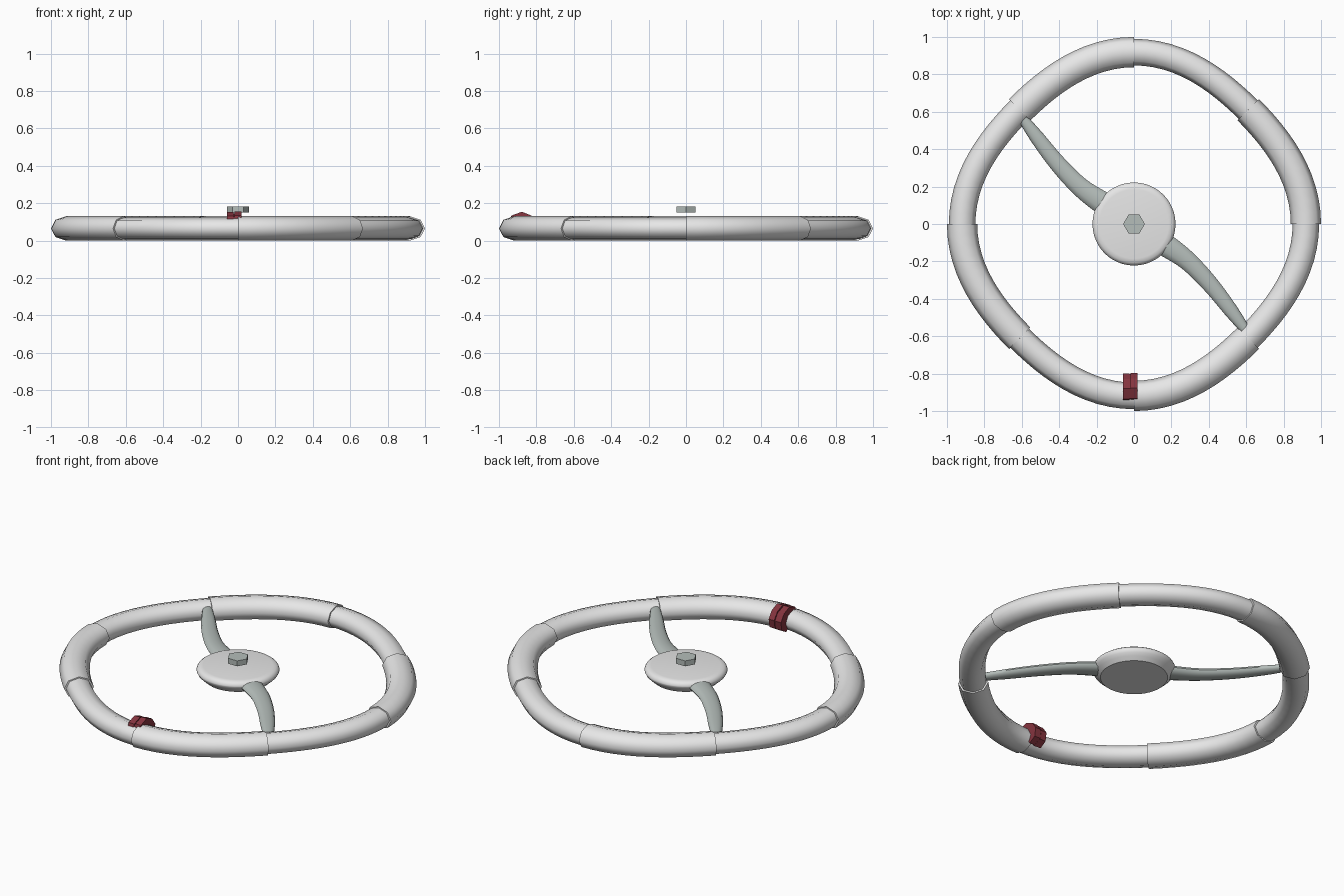
import bpy
import bmesh
from math import cos, sin, pi, radians
from mathutils import Vector

old = bpy.data.objects.get("Cube")
if old:
    bpy.data.objects.remove(old, do_unlink=True)


def material(name, colour):
    m = bpy.data.materials.new(name)
    m.use_nodes = True
    m.diffuse_color = (*colour, 1)
    m.node_tree.nodes["Principled BSDF"].inputs["Base Color"].default_value = (*colour, 1)
    return m


light_grey = material("light grey", (0.8, 0.8, 0.8))
steel = material("steel grey", (0.46, 0.51, 0.49))
dark_red = material("dark red", (0.24, 0.035, 0.05))


def loft(name, rings, mat, sharp_angle):
    """Skin a list of equal-length rings, cap both ends, keep sharp edges."""
    bm = bmesh.new()
    loops = [[bm.verts.new(p) for p in ring] for ring in rings]
    for a, b in zip(loops, loops[1:]):
        for i in range(len(a)):
            j = (i + 1) % len(a)
            bm.faces.new((a[i], a[j], b[j], b[i]))
    bm.faces.new(loops[0])
    bm.faces.new(loops[-1])
    bmesh.ops.recalc_face_normals(bm, faces=bm.faces[:])
    for f in bm.faces:
        f.smooth = True
    for e in bm.edges:
        e.smooth = e.calc_face_angle(0) < radians(sharp_angle)
    mesh = bpy.data.meshes.new(name)
    bm.to_mesh(mesh)
    bm.free()
    mesh.materials.append(mat)
    obj = bpy.data.objects.new(name, mesh)
    bpy.context.collection.objects.link(obj)
    return obj


def section(centre, tangent, half_w, half_h, sides):
    """Elliptical ring standing across a horizontal path."""
    side = Vector((tangent.y, -tangent.x, 0)).normalized()
    return [centre + side * half_w * cos(2 * pi * k / sides)
            + Vector((0, 0, half_h * sin(2 * pi * k / sides))) for k in range(sides)]


def disc(radius, z, sides):
    return [(radius * cos(2 * pi * k / sides), radius * sin(2 * pi * k / sides), z)
            for k in range(sides)]


# Rim: rounded diamond path in eight sleeves, thick and thin alternating
def rim_point(a):
    r = 0.8915 + 0.0275 * cos(4 * a)
    return Vector((r * cos(a), r * sin(a), 0.065))


STEPS = 12
for n in range(8):
    thick = n % 2 == 0
    w, h = (0.081, 0.065) if thick else (0.071, 0.058)
    rings = []
    for s in range(STEPS + 1):
        a = (n + s / STEPS) * pi / 4
        tangent = rim_point(a + 0.001) - rim_point(a - 0.001)
        rings.append(section(rim_point(a), tangent, w, h, 8))
    loft(f"rim_{'thick' if thick else 'thin'}_{n // 2 + 1}", rings, light_grey, 60)

# Hub: flat-bottomed disc with a rounded edge
hub_profile = [(0.18, 0.055), (0.2, 0.073), (0.215, 0.088), (0.222, 0.102),
               (0.222, 0.106), (0.217, 0.118), (0.205, 0.127), (0.185, 0.13)]
loft("hub", [disc(r, z, 48) for r, z in hub_profile], light_grey, 35)

# Hexagonal nut above the hub
loft("hub_nut", [disc(0.058, z, 6) for z in (0.149, 0.181)], steel, 30)

# Spokes: curved, tapering arms; rows are x, y, z, half width, half height
spoke_path = [Vector(p) for p in (
    (0.10, -0.07, 0.095, 0.064, 0.028),
    (0.18, -0.12, 0.095, 0.060, 0.028),
    (0.29, -0.20, 0.092, 0.051, 0.026),
    (0.41, -0.325, 0.088, 0.045, 0.024),
    (0.52, -0.465, 0.086, 0.038, 0.022),
    (0.595, -0.565, 0.086, 0.026, 0.018))]


def smooth_path(pts, cuts):
    """Catmull-Rom interpolation through all columns."""
    out = []
    for i in range(len(pts) - 1):
        p0, p1 = pts[max(i - 1, 0)], pts[i]
        p2, p3 = pts[i + 1], pts[min(i + 2, len(pts) - 1)]
        for s in range(cuts):
            t = s / cuts
            out.append(0.5 * (2 * p1 + (p2 - p0) * t + (2 * p0 - 5 * p1 + 4 * p2 - p3) * t ** 2
                              + (3 * p1 - p0 - 3 * p2 + p3) * t ** 3))
    return out + [pts[-1]]


path = smooth_path(spoke_path, 4)
for name, sign in (("front_spoke", 1), ("back_spoke", -1)):
    centres = [Vector((sign * p[0], sign * p[1], p[2])) for p in path]
    rings = []
    for i, (c, p) in enumerate(zip(centres, path)):
        tangent = centres[min(i + 1, len(path) - 1)] - centres[max(i - 1, 0)]
        rings.append(section(c, tangent, p[3], p[4], 12))
    loft(name, rings, steel, 50)

# Position marker: two red bands hooked over the inside of the front rim
band = [(-0.94, 0.115), (-0.935, 0.132), (-0.88, 0.152), (-0.83, 0.132),
        (-0.80, 0.09), (-0.808, 0.04), (-0.85, 0.015), (-0.88, 0.05)]
for name, x0, x1, dy, dz in (("marker_right", -0.06, -0.023, 0.0, 0.0),
                             ("marker_left", -0.018, 0.018, 0.003, 0.002)):
    loft(name, [[(x, y + dy, z + dz) for y, z in band] for x in (x0, x1)], dark_red, 20)
# Thin web joining the two bands
loft("marker_web", [[(x, y * 0.97 - 0.026, z * 0.96) for y, z in band] for x in (-0.024, -0.017)],
     dark_red, 20)
